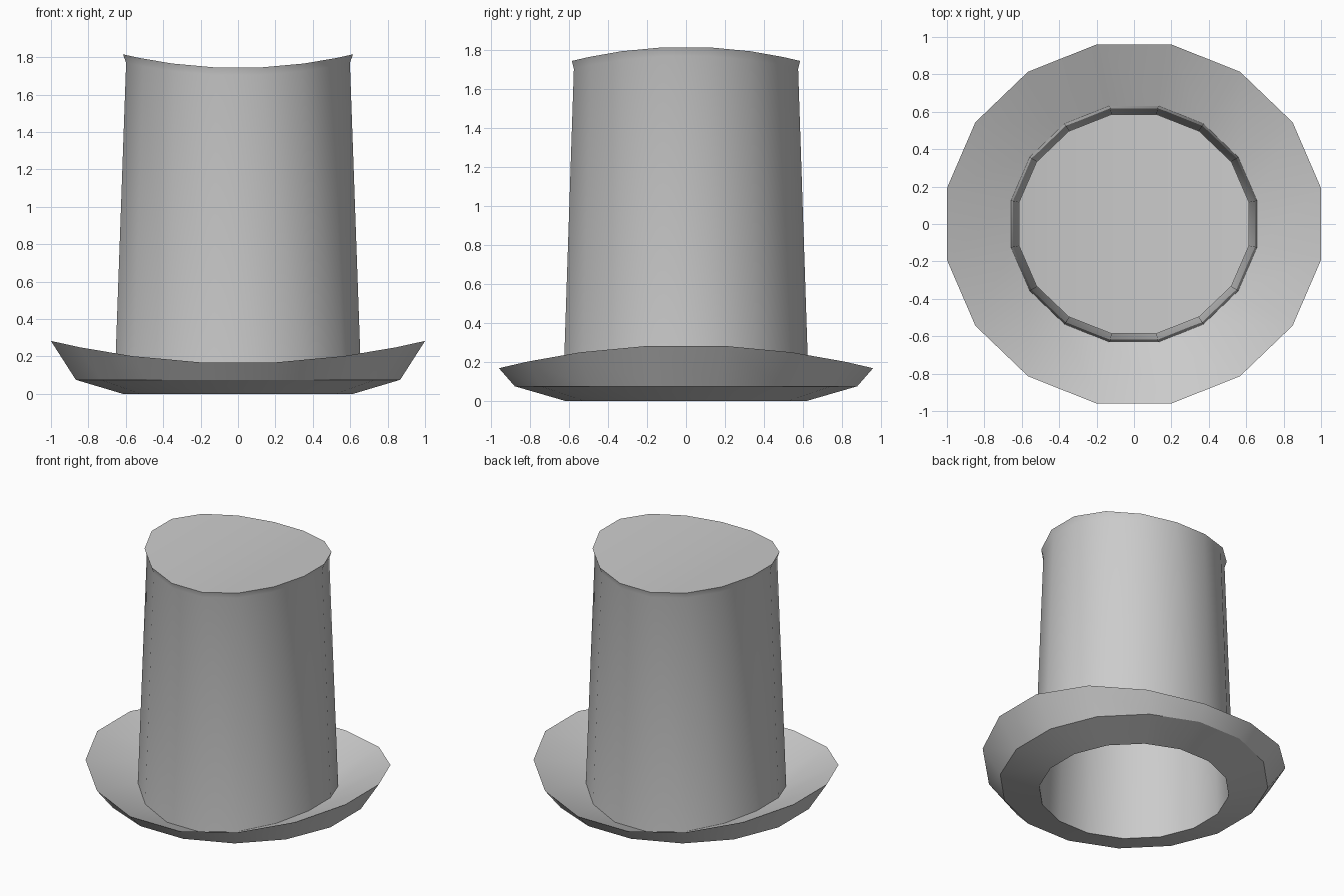
import bpy, bmesh, math

if "Cube" in bpy.data.objects:
    bpy.data.objects.remove(bpy.data.objects["Cube"])

SIDES = 16

# Profile from lid, down the outside, round the brim and up the inside:
# (x radius, y radius, z at front/back, z at left/right)
PROFILE = [
    (0.627, 0.597, 1.745, 1.815),   # lid edge
    (0.610, 0.587, 1.705, 1.770),   # neck under the lid
    (0.670, 0.644, 0.020, 0.120),   # crown meets brim
    (1.020, 0.979, 0.168, 0.283),   # brim rim
    (0.884, 0.896, 0.075, 0.075),   # brim underside
    (0.628, 0.632, 0.000, 0.000),   # head opening
    (0.578, 0.557, 1.640, 1.710),   # top of the lining
]


def add_ring(bm, rx, ry, z_low, z_high):
    ring = []
    for i in range(SIDES):
        a = 2 * math.pi * (i + 0.5) / SIDES
        lo = math.sin(math.pi / SIDES) ** 2
        t = (math.cos(a) ** 2 - lo) / (1 - 2 * lo)
        ring.append(bm.verts.new((rx * math.cos(a), ry * math.sin(a),
                                  z_low + t * (z_high - z_low))))
    return ring


def add_cap(bm, ring, up):
    # strips running front to back follow the saddle curve exactly
    for i in range(SIDES // 2 - 1):
        face = [ring[i], ring[i + 1], ring[SIDES - 2 - i], ring[SIDES - 1 - i]]
        bm.faces.new(face if up else face[::-1])


bm = bmesh.new()
rings = [add_ring(bm, *p) for p in PROFILE]
for a, b in zip(rings, rings[1:]):
    for i in range(SIDES):
        j = (i + 1) % SIDES
        bm.faces.new((a[i], b[i], b[j], a[j]))
# Lid and inside ceiling
add_cap(bm, rings[0], True)
add_cap(bm, rings[-1], False)
bmesh.ops.recalc_face_normals(bm, faces=bm.faces[:])

mesh = bpy.data.meshes.new("tall_hat")
bm.to_mesh(mesh)
bm.free()
hat = bpy.data.objects.new("tall_hat", mesh)
bpy.context.collection.objects.link(hat)
bpy.context.view_layer.objects.active = hat
hat.select_set(True)
bpy.ops.object.shade_smooth_by_angle(angle=math.radians(30))
